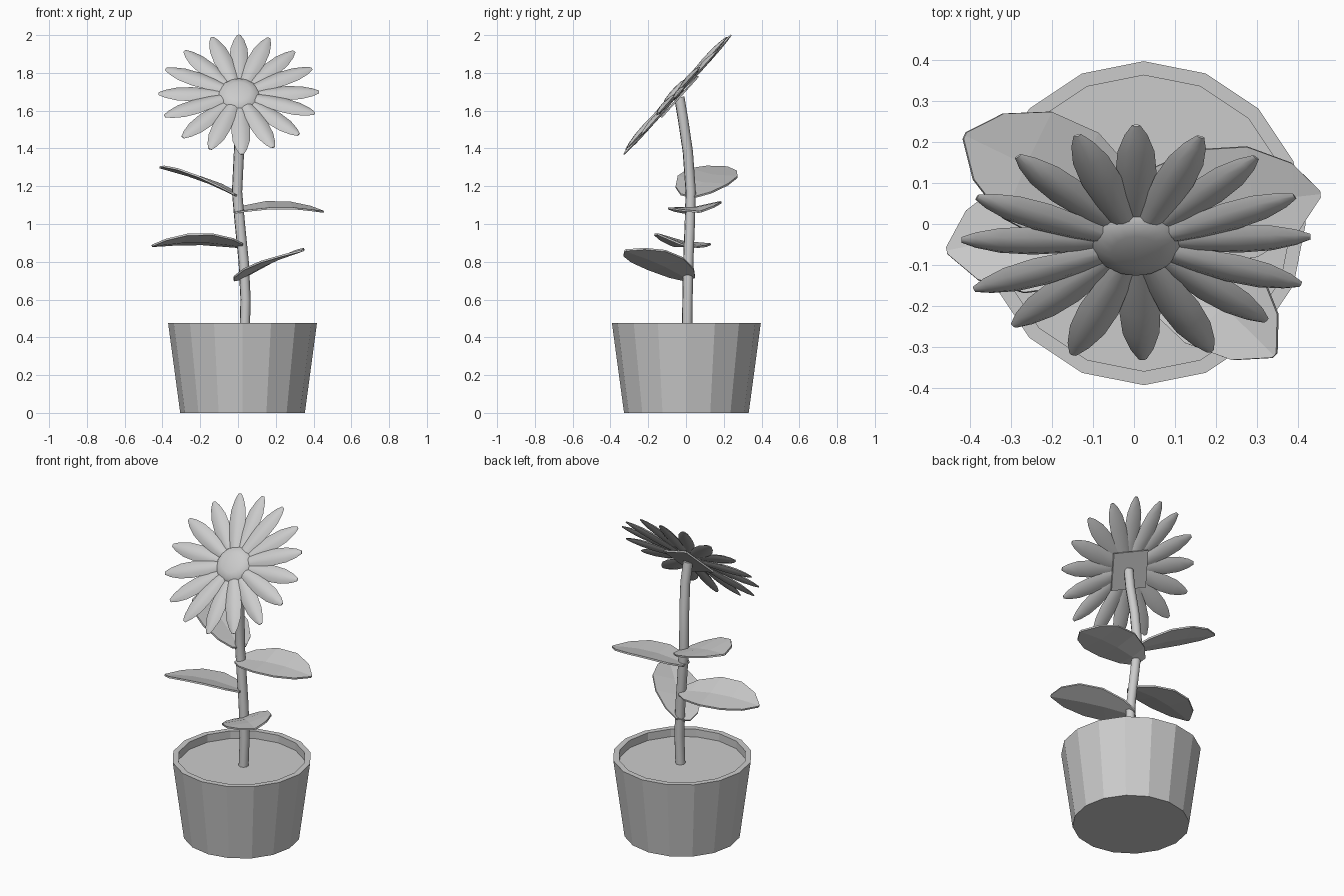
import bpy
import bmesh
import math
from mathutils import Vector, Matrix

default = bpy.data.objects.get("Cube")
if default:
    bpy.data.objects.remove(default)

grey = bpy.data.materials.new("plain grey")
grey.use_nodes = True
grey.diffuse_color = (0.6, 0.6, 0.6, 1)
grey.node_tree.nodes["Principled BSDF"].inputs["Base Color"].default_value = (0.6, 0.6, 0.6, 1)


def finish(name, bm, matrix=Matrix(), smooth=None):
    """Turn a bmesh into a named, coloured object."""
    bmesh.ops.recalc_face_normals(bm, faces=bm.faces)
    bm.transform(matrix)
    mesh = bpy.data.meshes.new(name)
    bm.to_mesh(mesh)
    bm.free()
    mesh.materials.append(grey)
    ob = bpy.data.objects.new(name, mesh)
    bpy.context.collection.objects.link(ob)
    if smooth:
        bpy.ops.object.select_all(action="DESELECT")
        ob.select_set(True)
        bpy.context.view_layer.objects.active = ob
        bpy.ops.object.shade_smooth_by_angle(angle=math.radians(smooth))
    return ob


def loft(bm, rings):
    """Skin closed rings of points and cap both ends."""
    loops = [[bm.verts.new(p) for p in ring] for ring in rings]
    n = len(loops[0])
    for a, b in zip(loops, loops[1:]):
        for i in range(n):
            j = (i + 1) % n
            bm.faces.new((a[i], a[j], b[j], b[i]))
    bm.faces.new(loops[0])
    bm.faces.new(loops[-1])


def circle(radius, height, sides):
    steps = [2 * math.pi * i / sides for i in range(sides)]
    return [(radius * math.cos(a), radius * math.sin(a), height) for a in steps]


# Pot with a recessed soil surface
bm = bmesh.new()
loft(bm, [circle(r, z, 16) for r, z in
          ((0.33, 0), (0.394, 0.475), (0.36, 0.475), (0.36, 0.428))])
finish("pot_and_soil", bm, Matrix.Translation((0.024, 0.002, 0)))

# Gently bent stem
curve = bpy.data.curves.new("stem", "CURVE")
curve.dimensions = "3D"
curve.bevel_depth = 0.028
curve.bevel_resolution = 2
curve.use_fill_caps = True
stem_path = [(0.035, 0.005, 0.42), (0.04, 0.008, 0.6), (0.03, 0.012, 0.8), (0.01, 0.02, 1.0),
             (-0.005, 0.025, 1.17), (0.005, 0.01, 1.38), (0.015, -0.015, 1.55),
             (0.01, -0.035, 1.67)]
spline = curve.splines.new("POLY")
spline.points.add(len(stem_path) - 1)
for point, co in zip(spline.points, stem_path):
    point.co = (*co, 1)
curve.materials.append(grey)
bpy.context.collection.objects.link(bpy.data.objects.new("stem", curve))


# Leaves: a shallow folded blade, bent upward along its length
blade = [(0, 0.3), (0.13, 0.7), (0.38, 1), (0.65, 0.97), (0.87, 0.6), (1, 0.06)]


def leaf(name, base, tip, side, half_width, arch):
    base, tip, side = Vector(base), Vector(tip), Vector(side).normalized()
    up = side.cross(tip - base).normalized()
    up *= 1 if up.z > 0 else -1
    bm = bmesh.new()
    rows = []
    for t, w in blade:
        mid = base.lerp(tip, t) + up * arch * 4 * t * (1 - t)
        reach = side * half_width * w
        rows.append([bm.verts.new(p) for p in
                     (mid - reach, mid - up * 0.014 * w, mid + reach)])
    for a, b in zip(rows, rows[1:]):
        for i in range(2):
            bm.faces.new((a[i], a[i + 1], b[i + 1], b[i]))
    ob = finish(name, bm)
    solid = ob.modifiers.new("thickness", "SOLIDIFY")
    solid.thickness = 0.01
    solid.offset = 0


leaf("upper_right_leaf", (0, 0.012, 1.15), (-0.412, 0.215, 1.3), (0.4, 0.88, -0.14), 0.148, 0.026)
leaf("upper_left_leaf", (-0.02, 0.03, 1.065), (0.453, 0.073, 1.065), (-0.1, 1, 0.12), 0.14, 0.037)
leaf("lower_right_leaf", (0.02, 0.015, 0.885), (-0.455, -0.065, 0.885), (-0.17, 1, -0.19), 0.145, 0.037)
leaf("lower_left_leaf", (0.005, 0.02, 0.71), (0.342, -0.32, 0.86), (0.7, 0.7, 0.22), 0.135, 0.026)

# Flower head faces forward and up
head = Matrix.Translation((0.005, -0.048, 1.687)) @ Matrix.Rotation(math.radians(48), 4, "X")

# Petals: tapered lens sections, slightly unevenly spaced, alternately forward and back
outline = [(0.07, 0.024), (0.15, 0.04), (0.25, 0.05), (0.33, 0.045), (0.39, 0.028), (0.425, 0.01)]
section = [(-1, 0), (-0.55, 0.75), (0, 1), (0.55, 0.75), (1, 0), (0.5, -0.5), (-0.5, -0.5)]
petal_count = 16
for k in range(petal_count):
    bm = bmesh.new()
    loft(bm, [[(w * u, r, 0.4 * w * v) for u, v in section] for r, w in outline])
    angle = 2 * math.pi * k / petal_count
    sway = math.radians(3) * math.sin(0.75 * angle)
    turn = Matrix.Rotation(sway - angle, 4, "Z")
    shift = Matrix.Translation((0, 0, 0.005 if k % 2 else -0.005))
    finish(f"petal_{k + 1}", bm, head @ turn @ shift, smooth=50)

# Domed centre
bm = bmesh.new()
loft(bm, [circle(r, z, 16) for r, z in
          ((0.09, -0.01), (0.106, 0.006), (0.094, 0.02), (0.06, 0.03), (0.02, 0.034))])
finish("flower_centre", bm, head, smooth=50)

# Square backing plate behind the petals
bm = bmesh.new()
bmesh.ops.create_cube(bm, size=1)
finish("flower_backing", bm, head @ Matrix.Translation((0, 0, -0.02))
       @ Matrix.Rotation(math.radians(-25), 4, "Z") @ Matrix.Diagonal((0.22, 0.22, 0.01, 1)))
